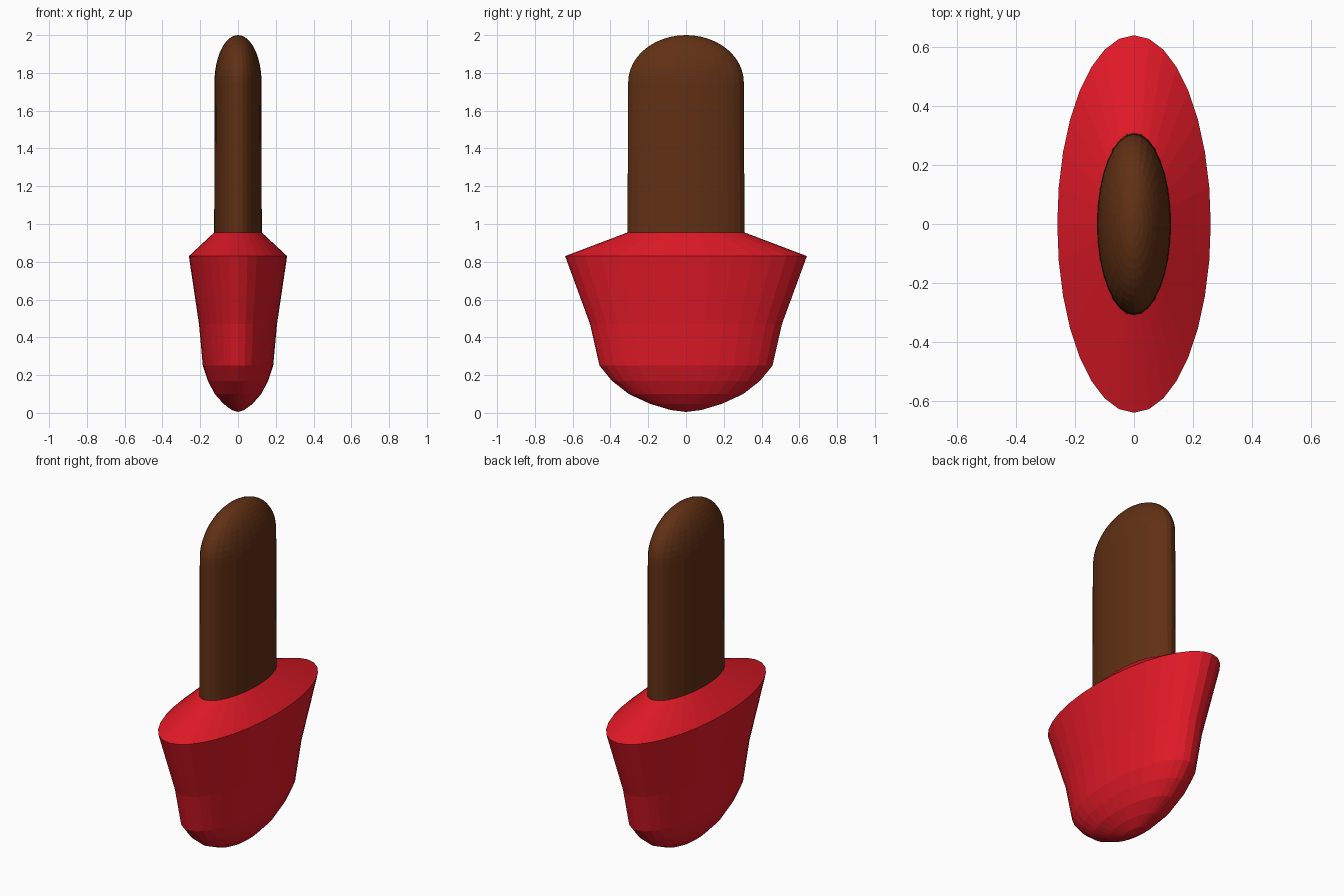
import bpy, bmesh, math

if "Cube" in bpy.data.objects:
    bpy.data.objects.remove(bpy.data.objects["Cube"])

DEPTH_RATIO = 2.46   # y radius relative to x radius


def lathe(name, profile, color, segments=32):
    """Oval lathe: profile is (y radius, z) from bottom to top; radius 0 is a pole."""
    bm = bmesh.new()
    rings = []
    for r, z in profile:
        if r == 0:
            rings.append([bm.verts.new((0, 0, z))])
        else:
            rings.append([bm.verts.new((r / DEPTH_RATIO * math.cos(a), r * math.sin(a), z))
                          for a in (2 * math.pi * i / segments for i in range(segments))])
    for low, high in zip(rings, rings[1:]):
        for i in range(segments):
            j = (i + 1) % segments
            if len(low) == 1:
                bm.faces.new((low[0], high[j], high[i]))
            elif len(high) == 1:
                bm.faces.new((low[i], low[j], high[0]))
            else:
                bm.faces.new((low[i], low[j], high[j], high[i]))
    bmesh.ops.recalc_face_normals(bm, faces=bm.faces)
    mesh = bpy.data.meshes.new(name)
    bm.to_mesh(mesh)
    bm.free()
    mat = bpy.data.materials.new(name + "_material")
    mat.diffuse_color = color
    mat.use_nodes = True
    mat.node_tree.nodes["Principled BSDF"].inputs["Base Color"].default_value = mat.diffuse_color
    mesh.materials.append(mat)
    obj = bpy.data.objects.new(name, mesh)
    bpy.context.collection.objects.link(obj)
    return obj


# Red flared base with a rounded underside and sloping shoulder
lathe("base", [(0, 0.005), (0.08, 0.015), (0.19, 0.048), (0.303, 0.10), (0.392, 0.17),
               (0.458, 0.25), (0.508, 0.47), (0.64, 0.83), (0.31, 0.955), (0, 0.955)],
      (0.75, 0.01, 0.02, 1))

# Brown oval post with a domed top
steps = 12
dome = [(0.306 * math.cos(t), 1.75 + 0.25 * math.sin(t))
        for t in (math.pi / 2 * i / steps for i in range(steps))]
lathe("post", [(0, 0.94), (0.31, 0.94)] + dome + [(0, 2.0)], (0.12, 0.03, 0.007, 1))
